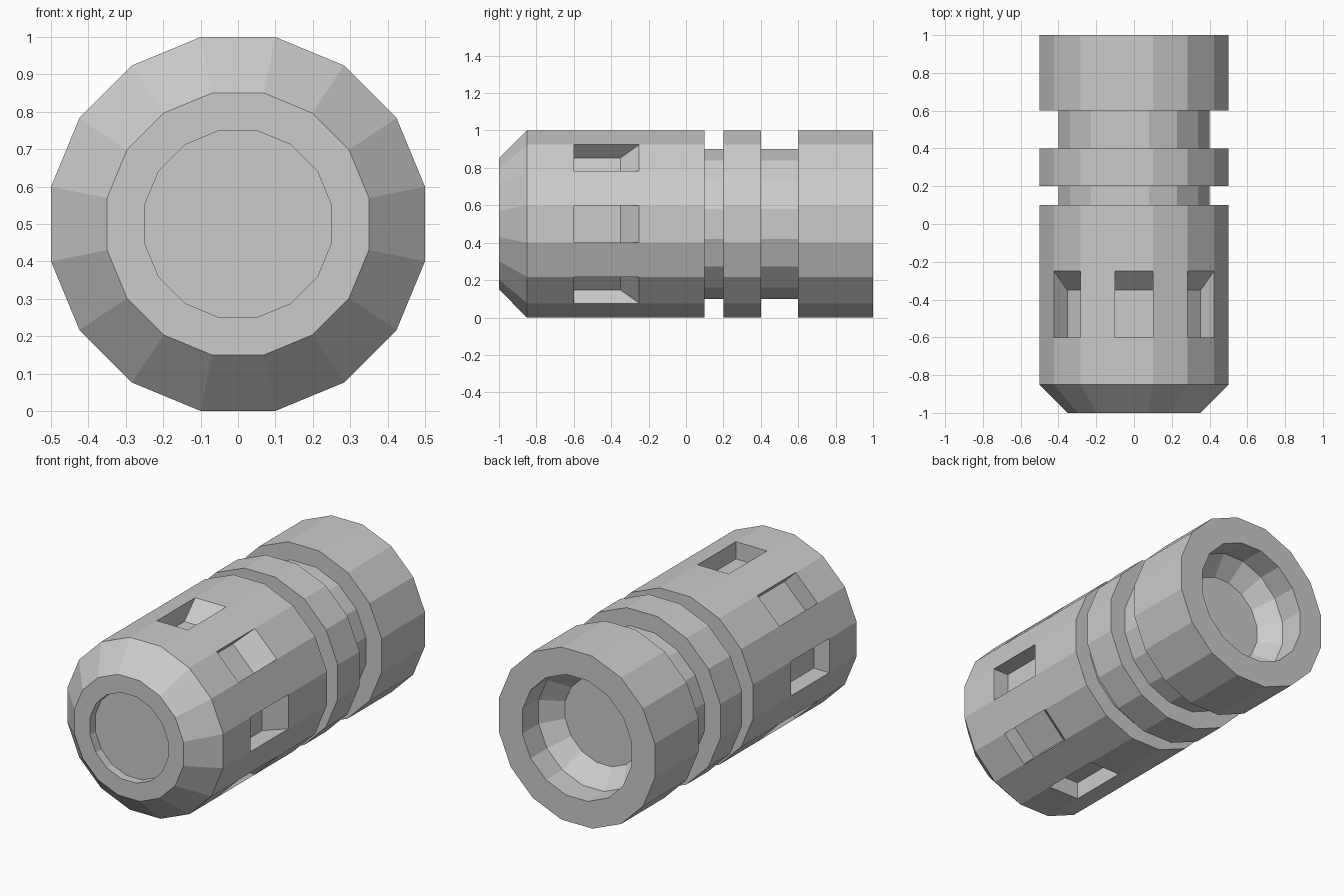
import bpy, bmesh
from math import cos, sin, pi
from mathutils import Vector

if "Cube" in bpy.data.objects:
    bpy.data.objects.remove(bpy.data.objects["Cube"])

SIDES = 16
AXIS_Z = 0.5
SLOT_FRONT, SLOT_BACK, SLOT_DEPTH = -0.6, -0.25, 0.1

# Lathe profile: (y, flat-to-centre radius), front recess to back recess
PROFILE = [
    (-0.95, 0.25), (-1.0, 0.25),                         # front recess
    (-1.0, 0.35), (-0.85, 0.5),                          # nose chamfer
    (SLOT_FRONT, 0.5), (SLOT_BACK, 0.5), (0.1, 0.5),     # slotted barrel
    (0.1, 0.4), (0.2, 0.4), (0.2, 0.5), (0.4, 0.5),      # narrow groove
    (0.4, 0.4), (0.6, 0.4), (0.6, 0.5), (1.0, 0.5),      # wide groove
    (1.0, 0.35), (0.85, 0.35), (0.75, 0.25),             # back bore
]
SLOT_BAND = PROFILE.index((SLOT_FRONT, 0.5))


def ring(bm, y, apothem):
    r = apothem / cos(pi / SIDES)
    angles = [(k - 0.5) * 2 * pi / SIDES for k in range(SIDES)]
    return [bm.verts.new((r * cos(a), y, AXIS_Z + r * sin(a))) for a in angles]


def cut_slot(bm, corners, k):
    """Sink a slot with a sloped back end into one flat of the barrel."""
    f0, f1, b1, b0 = corners
    a = 2 * pi * k / SIDES
    inward = Vector((-cos(a), 0, -sin(a))) * SLOT_DEPTH
    ramp = Vector((0, -SLOT_DEPTH, 0))
    g0, g1 = (bm.verts.new(v.co + inward) for v in (f0, f1))
    h0, h1 = (bm.verts.new(v.co + inward + ramp) for v in (b0, b1))
    for face in ((g0, g1, h1, h0), (f0, f1, g1, g0), (h0, h1, b1, b0),
                 (f0, g0, h0, b0), (f1, b1, h1, g1)):
        bm.faces.new(face)


bm = bmesh.new()
rings = [ring(bm, y, r) for y, r in PROFILE]

# Walls, with a slot in every other flat
for i, (p, q) in enumerate(zip(rings, rings[1:])):
    for k in range(SIDES):
        n = (k + 1) % SIDES
        corners = (p[k], p[n], q[n], q[k])
        if i == SLOT_BAND and k % 2 == 0:
            cut_slot(bm, corners, k)
        else:
            bm.faces.new(corners)

# Flat floors of both recesses
bm.faces.new(rings[0])
bm.faces.new(rings[-1])
bmesh.ops.recalc_face_normals(bm, faces=bm.faces[:])

mesh = bpy.data.meshes.new("slotted_barrel")
bm.to_mesh(mesh)
bm.free()
bpy.context.collection.objects.link(bpy.data.objects.new("slotted_barrel", mesh))
